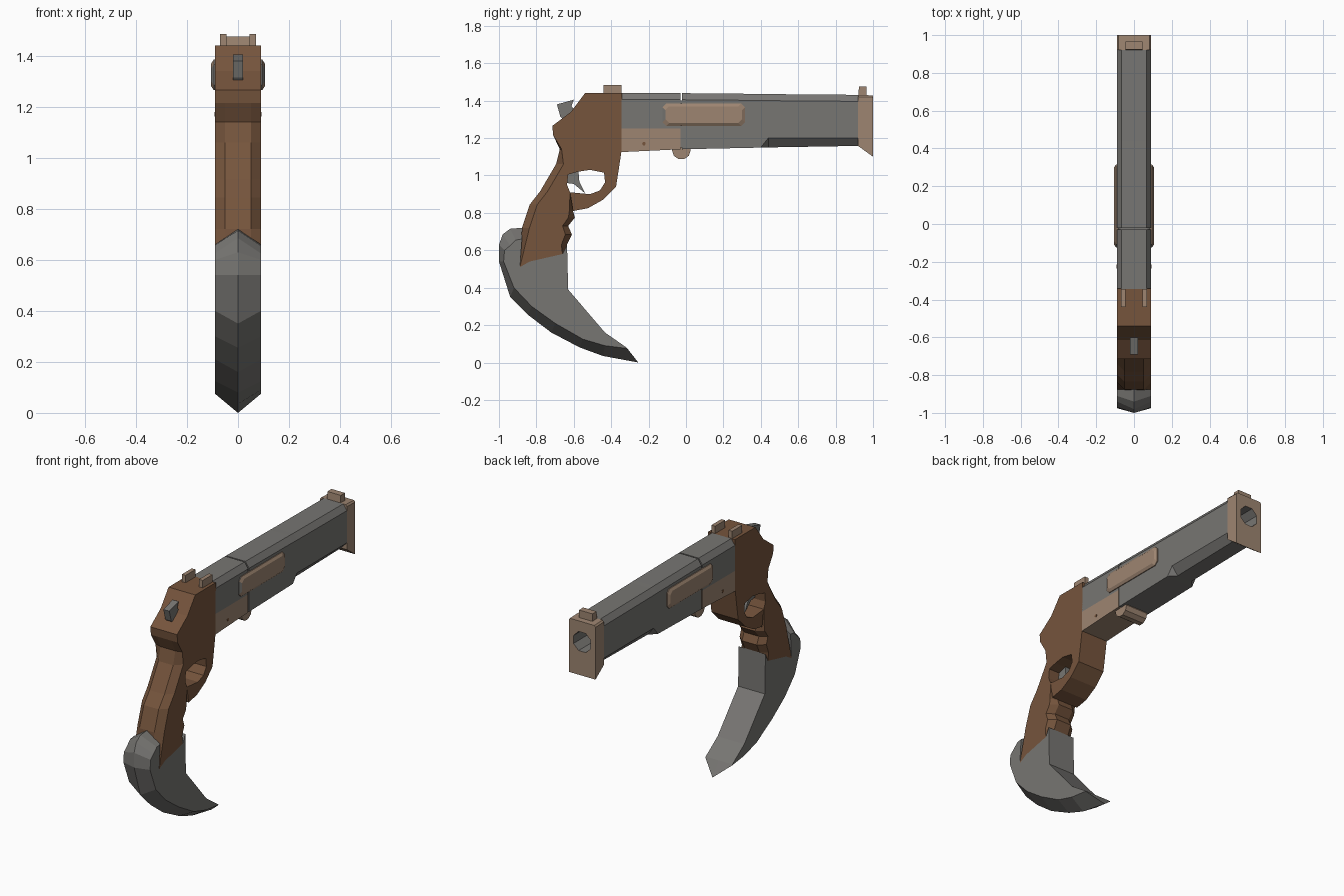
import bpy, bmesh, math
from mathutils import Vector

if "Cube" in bpy.data.objects:
    bpy.data.objects.remove(bpy.data.objects["Cube"])


def material(name, rgb):
    m = bpy.data.materials.new(name)
    m.diffuse_color = (*rgb, 1)
    m.use_nodes = True
    m.node_tree.nodes["Principled BSDF"].inputs["Base Color"].default_value = m.diffuse_color
    return m


GREY = material("gunmetal grey", (0.185, 0.18, 0.17))
BROWN = material("dark wood brown", (0.18, 0.09, 0.046))
TAN = material("worn tan metal", (0.34, 0.235, 0.165))


def loft(name, sections, mats, closed=False, rule=None):
    """Skin a list of equal-length point rings; cap the ends or close the ring."""
    bm = bmesh.new()
    rings = [[bm.verts.new(p) for p in s] for s in sections]
    n = len(rings[0])
    pairs = list(zip(rings, rings[1:]))
    if closed:
        pairs.append((rings[-1], rings[0]))
    for a, b in pairs:
        for i in range(n):
            j = (i + 1) % n
            bm.faces.new((a[i], a[j], b[j], b[i]))
    if not closed:
        bm.faces.new(rings[0])
        bm.faces.new(rings[-1])
    bmesh.ops.recalc_face_normals(bm, faces=bm.faces)
    bm.normal_update()
    if rule:
        for f in bm.faces:
            f.material_index = rule(f)
    me = bpy.data.meshes.new(name)
    bm.to_mesh(me)
    bm.free()
    for m in mats:
        me.materials.append(m)
    ob = bpy.data.objects.new(name, me)
    bpy.context.collection.objects.link(ob)
    return ob


def plate(name, pts, x0, x1, mat):
    """Extrude a side (y, z) outline along x."""
    return loft(name, [[(x, y, z) for y, z in pts] for x in (x0, x1)], [mat])


def box(name, x0, x1, y0, y1, z0, z1, mat):
    return plate(name, [(y0, z0), (y1, z0), (y1, z1), (y0, z1)], x0, x1, mat)


def section(y, zb, zt, bx=0.09, zc=None, tx=0.065, tz=0.035):
    """Eight-point barrel section with chamfered top and optional bottom chamfer."""
    zc = zc or zb + 0.001
    right = [(bx, zb), (0.09, zc), (0.09, zt - tz), (tx, zt)]
    return [(x, y, z) for x, z in right] + [(-x, y, z) for x, z in reversed(right)]


def bore(y, r=0.063, z=1.305):
    return [(r * math.cos(a), y, z + r * math.sin(a))
            for a in (math.radians(-67.5 + 45 * i) for i in range(8))]


# barrel with an underside chamfer toward the muzzle and a hollow bore
loft("barrel", [section(-0.022, 1.14, 1.44), section(0.40, 1.149, 1.436),
                section(0.44, 1.15, 1.435, 0.05, 1.20),
                section(0.92, 1.158, 1.431, 0.05, 1.20),
                bore(0.92), bore(0.35)], [GREY])

# receiver behind the break line, grey above and tan below
loft("receiver_top", [section(-0.345, 1.25, 1.44), section(-0.03, 1.25, 1.44)], [GREY])
plate("receiver_lower", [(-0.345, 1.125), (-0.03, 1.14), (-0.03, 1.25), (-0.345, 1.25)],
      -0.09, 0.09, TAN)
box("break_seam", -0.085, 0.085, -0.035, -0.018, 1.15, 1.40, GREY)

# muzzle plate with the bore hole
loft("muzzle_plate", [bore(0.92), section(0.92, 1.158, 1.431, tx=0.082, tz=0.01),
                      section(1.0, 1.10, 1.428, tx=0.082, tz=0.01), bore(1.0)],
     [TAN, GREY], closed=True,
     rule=lambda f: int(all(Vector((v.co.x, v.co.z - 1.305)).length < 0.07 for v in f.verts)))

# raised panels, hinge and retaining pins on both sides
for s, side in ((1, "right"), (-1, "left")):
    def ring(x, d):
        y0, y1, z0, z1, c = -0.125 + d, 0.315 - d, 1.265 + d, 1.385 - d, 0.02
        return [(s * x, y, z) for y, z in
                ((y0 + c, z0), (y1 - c, z0), (y1, z0 + c), (y1, z1 - c),
                 (y1 - c, z1), (y0 + c, z1), (y0, z1 - c), (y0, z0 + c))]
    loft("side_panel_" + side, [ring(0.085, 0), ring(0.095, 0), ring(0.105, 0.015)],
         [TAN, GREY], rule=lambda f: int(f.normal.y < -0.5))
    circle = [(-0.225 + 0.01 * math.cos(k * math.pi / 3),
               1.17 + 0.01 * math.sin(k * math.pi / 3)) for k in range(6)]
    plate("retaining_pin_" + side, circle, s * 0.088, s * 0.092, BROWN)
    box("rear_sight_" + side, s * 0.045, s * 0.07, -0.44, -0.345, 1.43, 1.485, TAN)

plate("hinge_pin", [(-0.025 + 0.05 * math.cos(k * math.pi / 5),
                     1.135 + 0.05 * math.sin(k * math.pi / 5)) for k in range(10)],
      -0.075, 0.075, TAN)
plate("front_sight", [(0.92, 1.42), (0.965, 1.42), (0.965, 1.475), (0.925, 1.475)],
      -0.045, 0.045, TAN)

# frame and grip: (y, z, side inset) outline, chamfered on backstrap and finger grooves
frame = [(-0.342, 1.44, 0), (-0.54, 1.44, 0), (-0.615, 1.34, 0), (-0.715, 1.265, 0),
         (-0.71, 1.215, 0), (-0.675, 1.14, 0.01), (-0.695, 1.06, 0.04),
         (-0.78, 0.915, 0.04), (-0.835, 0.845, 0.04), (-0.877, 0.72, 0.04),
         (-0.888, 0.51, 0), (-0.835, 0.54, 0), (-0.66, 0.58, 0), (-0.636, 0.63, -0.03),
         (-0.61, 0.685, -0.035), (-0.63, 0.73, -0.03), (-0.594, 0.775, -0.035),
         (-0.604, 0.81, -0.02), (-0.62, 0.91, 0), (-0.636, 0.95, 0), (-0.63, 1.005, 0),
         (-0.578, 1.02, 0), (-0.513, 1.03, 0), (-0.438, 1.015, 0), (-0.36, 1.03, 0),
         (-0.345, 1.13, 0)]
loft("frame_and_grip", [[(x, y + (d if abs(x) > 0.06 else 0), z) for y, z, d in frame]
                        for x in (-0.09, -0.05, 0.05, 0.09)], [BROWN])

# trigger guard loop
plate("trigger_guard", [(-0.62, 0.91), (-0.513, 0.90), (-0.46, 0.92), (-0.433, 0.963),
                        (-0.438, 1.015), (-0.36, 1.03), (-0.374, 0.94), (-0.444, 0.87),
                        (-0.524, 0.825), (-0.604, 0.81)], -0.09, 0.09, BROWN)

# trigger and hammer
plate("trigger", [(-0.635, 1.01), (-0.575, 1.025), (-0.57, 0.965), (-0.54, 0.905),
                  (-0.60, 0.955), (-0.64, 0.96)], -0.02, 0.02, GREY)
plate("hammer", [(-0.69, 1.38), (-0.60, 1.405), (-0.612, 1.37), (-0.58, 1.33),
                 (-0.65, 1.29), (-0.672, 1.315)], -0.02, 0.02, GREY)

# curved claw blade: (y, z, side dy, side dz), ridged along its outer edge
blade = [(-0.877, 0.72, 0, -0.06), (-0.94, 0.715, 0.03, -0.06), (-0.98, 0.685, 0.04, -0.06),
         (-1.0, 0.63, 0.03, -0.03), (-1.0, 0.54, 0.025, 0), (-0.94, 0.35, 0.02, 0.05),
         (-0.845, 0.255, 0.02, 0.045), (-0.72, 0.16, 0.02, 0.05), (-0.567, 0.08, 0.015, 0.045),
         (-0.444, 0.035, 0.01, 0.055), (-0.255, 0.0, -0.06, 0.075), (-0.318, 0.08, 0, 0),
         (-0.433, 0.16, 0, 0), (-0.63, 0.39, 0, 0), (-0.636, 0.63, 0, 0),
         (-0.66, 0.58, 0, 0), (-0.835, 0.54, 0, 0), (-0.888, 0.51, 0, 0)]
loft("claw_blade", [[(x, y + (dy if x else 0), z + (dz if x else 0)) for y, z, dy, dz in blade]
                    for x in (-0.09, 0, 0.09)], [GREY])
